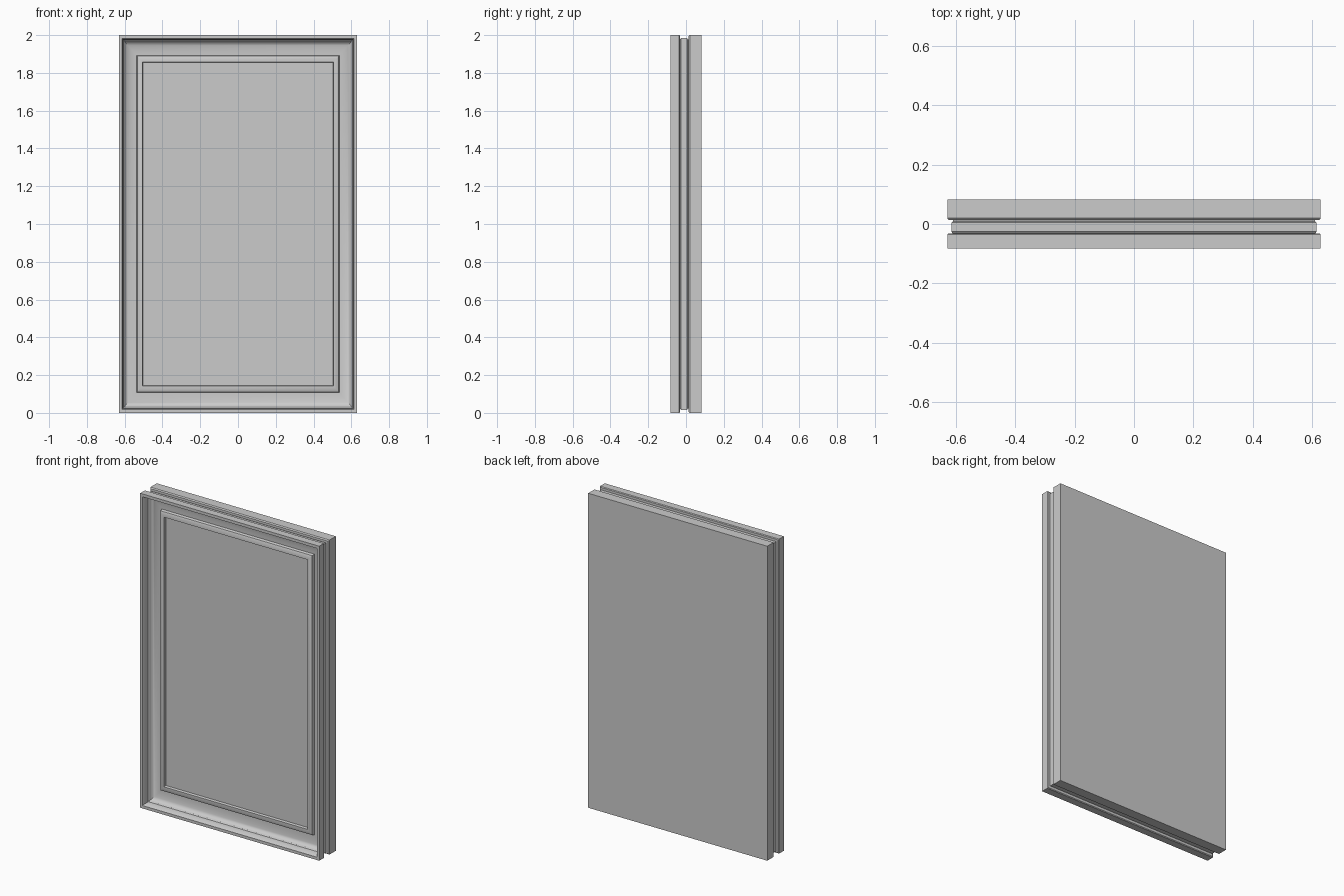
import bpy
import bmesh
import math

HALF_W, HEIGHT = 0.63, 2.0
FRONT, BACK = -0.083, 0.083
Z_STRETCH = 1.15  # mouldings are slightly wider on top and bottom

cube = bpy.data.objects.get("Cube")
if cube:
    bpy.data.objects.remove(cube, do_unlink=True)

grey = bpy.data.materials.new("plain grey")
grey.use_nodes = True
colour = (0.6, 0.6, 0.6, 1)
grey.diffuse_color = colour
grey.node_tree.nodes["Principled BSDF"].inputs["Base Color"].default_value = colour


def framed(name, profile, cap_start=False, cap_end=False):
    """Sweep a profile of (inset, y) points round the rectangular outline."""
    bm = bmesh.new()
    rings = []
    for inset, y in profile:
        w, z = HALF_W - inset, inset * Z_STRETCH
        corners = ((-w, z), (w, z), (w, HEIGHT - z), (-w, HEIGHT - z))
        rings.append([bm.verts.new((x, y, h)) for x, h in corners])
    for a, b in zip(rings, rings[1:]):
        for i in range(4):
            j = (i + 1) % 4
            bm.faces.new((a[i], a[j], b[j], b[i]))
    if cap_start:
        bm.faces.new(rings[0][::-1])
    if cap_end:
        bm.faces.new(rings[-1])
    bmesh.ops.recalc_face_normals(bm, faces=bm.faces)
    mesh = bpy.data.meshes.new(name)
    bm.to_mesh(mesh)
    bm.free()
    mesh.materials.append(grey)
    obj = bpy.data.objects.new(name, mesh)
    bpy.context.collection.objects.link(obj)
    bpy.ops.object.select_all(action="DESELECT")
    obj.select_set(True)
    bpy.context.view_layer.objects.active = obj
    bpy.ops.object.shade_smooth_by_angle(angle=math.radians(30))
    return obj


# Back slab with a small chamfer beside the groove
framed("back_slab", [(0, BACK), (0, 0.02), (0.005, 0.013), (0.02, 0.013)], True, True)

# Recessed core that forms the groove floor
framed("groove_core", [(0.02, 0.014), (0.02, 0.009), (0.014, 0.005),
                       (0.014, -0.026), (0.02, -0.034)])

# Concave moulding between the frame wall and the raised lip
cove = []
for i in range(9):
    a = math.radians(90 * i / 8)
    cove.append((0.093 - 0.065 * math.cos(a), -0.03 + 0.03 * math.sin(a)))

# Front frame, cove, raised lip and flat panel
framed("front_frame_and_panel",
       [(0.02, -0.032), (0.004, -0.032), (0, -0.036), (0, FRONT),
        (0.016, FRONT), (0.02, -0.075), (0.023, -0.035)]
       + cove
       + [(0.097, -0.016), (0.109, -0.022), (0.124, -0.022), (0.127, -0.006)],
       cap_end=True)
